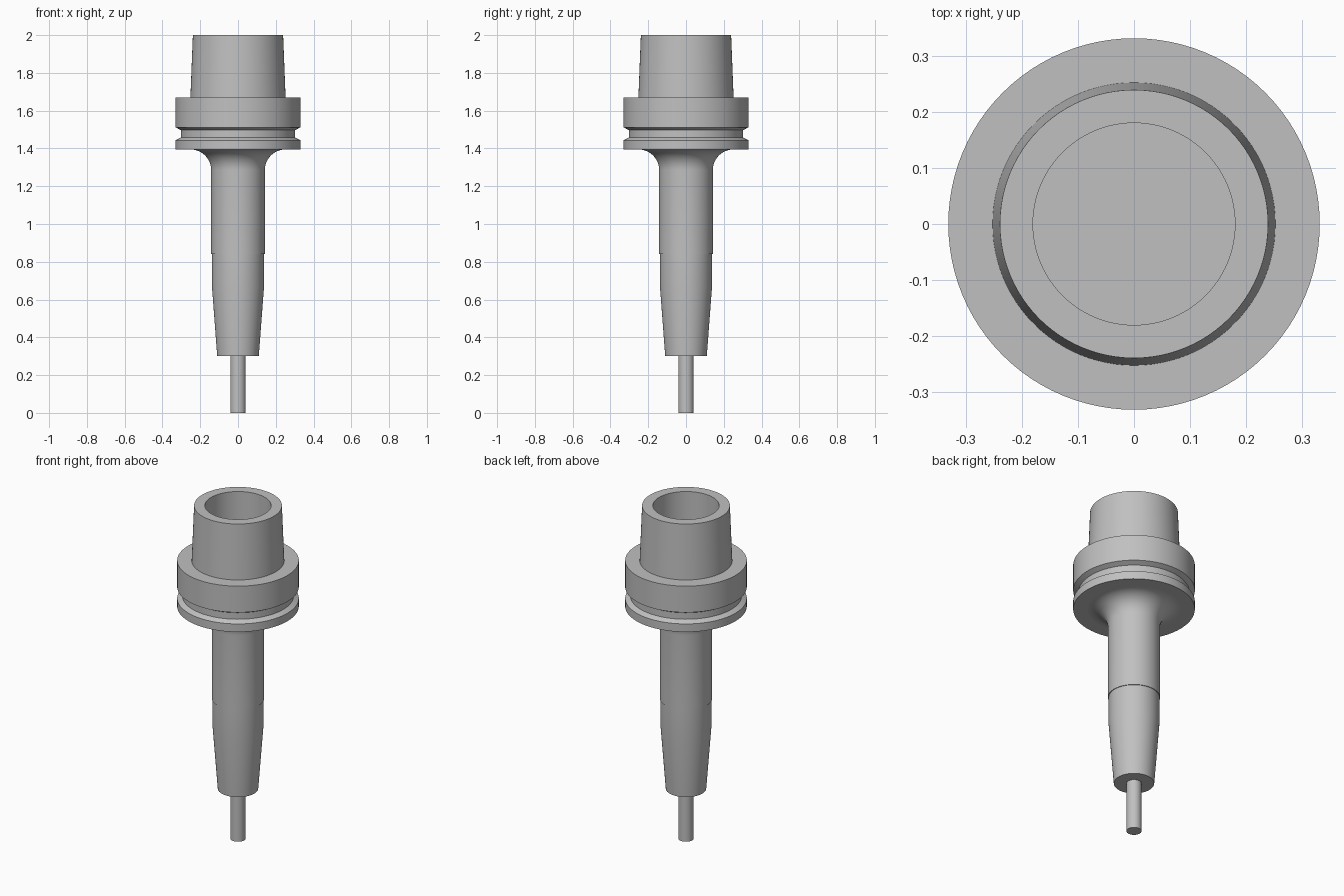
import bpy, bmesh, math

cube = bpy.data.objects.get("Cube")
if cube:
    bpy.data.objects.remove(cube, do_unlink=True)

SEGMENTS = 96

steel = bpy.data.materials.new("grey_steel")
steel.use_nodes = True
grey = (0.53, 0.53, 0.53, 1)
steel.diffuse_color = grey
steel.node_tree.nodes["Principled BSDF"].inputs["Base Color"].default_value = grey


def lathe(name, profile):
    """Spin a (radius, height) profile, listed from bottom to top, around z."""
    bm = bmesh.new()
    verts = [bm.verts.new((r, 0, z)) for r, z in profile]
    edges = [bm.edges.new(pair) for pair in zip(verts, verts[1:])]
    bmesh.ops.spin(bm, geom=verts + edges, cent=(0, 0, 0), axis=(0, 0, 1),
                   angle=math.tau, steps=SEGMENTS, use_merge=True)
    bmesh.ops.remove_doubles(bm, verts=bm.verts, dist=0.0001)
    bmesh.ops.recalc_face_normals(bm, faces=bm.faces)
    # Open sections: make sure the outermost side wall faces outward
    wall = max((f for f in bm.faces if abs(f.normal.z) < 0.5),
               key=lambda f: f.calc_center_median().xy.length)
    if wall.normal.xy.dot(wall.calc_center_median().xy) < 0:
        bmesh.ops.reverse_faces(bm, faces=bm.faces)
    mesh = bpy.data.meshes.new(name)
    bm.to_mesh(mesh)
    bm.free()
    obj = bpy.data.objects.new(name, mesh)
    bpy.context.collection.objects.link(obj)
    mesh.materials.append(steel)
    bpy.ops.object.select_all(action='DESELECT')
    obj.select_set(True)
    bpy.context.view_layer.objects.active = obj
    bpy.ops.object.shade_smooth_by_angle(angle=math.radians(25))
    return obj


# Slim cutting pin at the bottom
PIN = 0.041
lathe("cutter_pin", [(0, 0), (PIN, 0), (PIN, 0.3)])

# Tapered nose, relieved section, straight neck and fillet under the flange
NECK, FILLET, FLANGE_BOTTOM = 0.142, 0.11, 1.395
neck = [(PIN, 0.3), (0.11, 0.3), (0.138, 0.67), (0.138, 0.84), (NECK, 0.84)]
for i in range(13):
    a = math.radians(90 * i / 12)
    neck.append((NECK + FILLET * (1 - math.cos(a)),
                 FLANGE_BOTTOM - FILLET * (1 - math.sin(a))))
lathe("neck", neck)

# Flange with a gripper groove
RIM, GROOVE = 0.331, 0.303
lathe("flange", [(NECK + FILLET, FLANGE_BOTTOM), (RIM, FLANGE_BOTTOM), (RIM, 1.443),
                 (GROOVE, 1.458), (GROOVE, 1.497), (RIM, 1.512), (RIM, 1.67),
                 (0.252, 1.67)])

# Hollow tapered shank with a flat-bottomed bore
BORE = 0.18
lathe("taper_shank", [(0.252, 1.67), (0.239, 2), (BORE, 2), (BORE, 1.67), (0, 1.67)])
